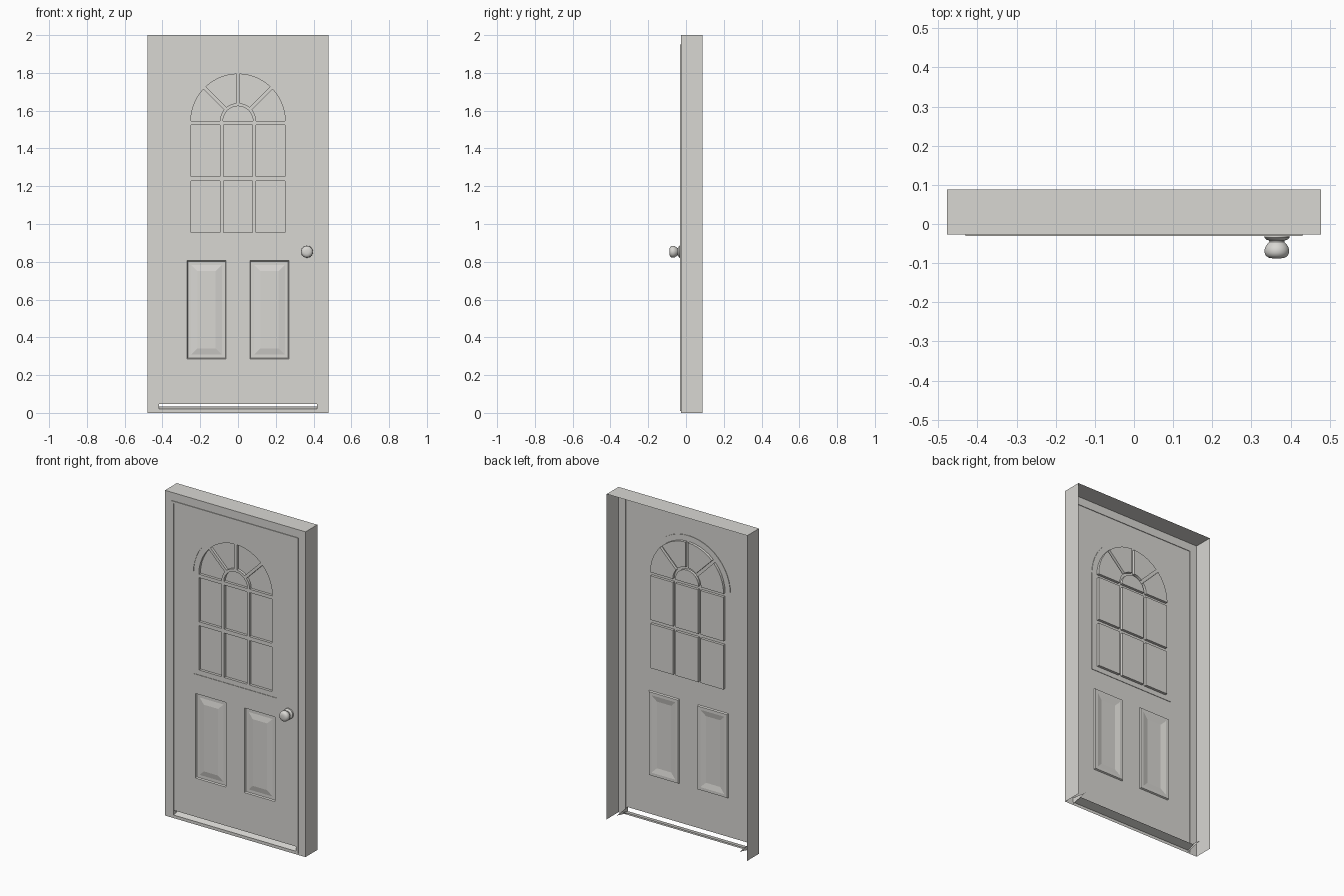
import bpy, bmesh, math

if "Cube" in bpy.data.objects:
    bpy.data.objects.remove(bpy.data.objects["Cube"])

FRONT, BEAD, BACK = -0.027, -0.031, 0.088   # main depths along y

paint = bpy.data.materials.new("warm_grey_paint")
paint.diffuse_color = (0.69, 0.68, 0.65, 1)
paint.use_nodes = True
paint.node_tree.nodes["Principled BSDF"].inputs["Base Color"].default_value = paint.diffuse_color


def finish(name, bm):
    me = bpy.data.meshes.new(name)
    bm.to_mesh(me)
    bm.free()
    me.materials.append(paint)
    ob = bpy.data.objects.new(name, me)
    bpy.context.collection.objects.link(ob)
    return ob


def rect(x0, z0, x1, z1):
    return [(x0, z0), (x1, z0), (x1, z1), (x0, z1)]


def arc(cx, cz, r, a0, a1, n):
    return [(cx + r * math.cos(a0 + (a1 - a0) * i / n),
             cz + r * math.sin(a0 + (a1 - a0) * i / n)) for i in range(n + 1)]


def sheet(name, loops, y):
    """Flat sheet facing the front; the first loop is the outline, the rest are holes."""
    bm = bmesh.new()
    for pts in loops:
        vs = [bm.verts.new((x, y, z)) for x, z in pts]
        for i in range(len(vs)):
            bm.edges.new((vs[i - 1], vs[i]))
    bmesh.ops.triangle_fill(bm, edges=bm.edges[:], use_beauty=True, normal=(0, -1, 0))
    bm.normal_update()
    bmesh.ops.reverse_faces(bm, faces=[f for f in bm.faces if f.normal.y > 0])
    return finish(name, bm)


def rings(name, steps, cap=True):
    """Bridge a series of (outline, y) loops, optionally closing the last one."""
    bm = bmesh.new()
    rows = [[bm.verts.new((x, y, z)) for x, z in pts] for pts, y in steps]
    for a, b in zip(rows, rows[1:]):
        for i in range(len(a)):
            j = (i + 1) % len(a)
            bm.faces.new((a[i], a[j], b[j], b[i]))
    if cap:
        bm.faces.new(rows[-1])
    return finish(name, bm)


def polys(name, faces):
    bm = bmesh.new()
    for f in faces:
        bm.faces.new([bm.verts.new(p) for p in f])
    bmesh.ops.remove_doubles(bm, verts=bm.verts[:], dist=1e-5)
    return finish(name, bm)


# Door frame: front face and returns (open at back and bottom)
W, H = 0.478, 2.0
opening = rect(-0.43, 0.01, 0.43, 1.95)
inner = rect(-0.417, 0.021, 0.417, 1.937)
sheet("frame_front", [rect(-W, 0, W, H), opening], FRONT)
path = [(W, 0), (W, H), (-W, H), (-W, 0)]
polys("frame_returns", [
    [(a[0], BACK, a[1]), (b[0], BACK, b[1]), (b[0], FRONT, b[1]), (a[0], FRONT, a[1])]
    for a, b in zip(path, path[1:])])

# Raised bead around the door leaf
rings("frame_bead", [(opening, FRONT), (opening, BEAD), (inner, BEAD), (inner, FRONT)], cap=False)

# Door leaf with openings for the window and lower panels
CZ = 1.544
surround = [(-0.285, 0.925), (0.285, 0.925)] + arc(0, CZ, 0.285, 0, math.pi, 24)
panels = [(-0.27, -0.063), (0.063, 0.27)]
PZ0, PZ1 = 0.286, 0.806
sheet("door_leaf", [rect(-0.417, 0.048, 0.417, 1.937), surround]
      + [rect(a, PZ0, b, PZ1) for a, b in panels], FRONT)

# Window pane outlines: two rows of three, a fan of four and a half round
panes = []
for z0, z1 in ((0.955, 1.228), (1.252, 1.523)):
    for x0 in (-0.248, -0.077, 0.094):
        panes.append(rect(x0, z0, x0 + 0.154, z1))
R, r, gap = 0.25, 0.096, 0.009
for k in range(4):
    a0, a1 = k * math.pi / 4, (k + 1) * math.pi / 4
    g0, g1 = (0 if k == 0 else gap), (0 if k == 3 else gap)
    out = arc(0, CZ, R, a0 + math.asin(g0 / R), a1 - math.asin(g1 / R), 5)
    inn = arc(0, CZ, r, a1 - math.asin(g1 / r), a0 + math.asin(g0 / r), 4)
    panes.append(out + inn)
panes.append(arc(0, CZ, 0.08, 0, math.pi, 12))

# Slightly recessed window surround with glazing bars, then the deeper panes
WIN = FRONT + 0.003
rings("window_surround_step", [(surround, FRONT), (surround, WIN)], cap=False)
sheet("window_bars", [surround] + panes, WIN)
for p in panes:
    rings("window_pane", [(p, WIN), (p, WIN + 0.016)])

# Lower panels: sunk edge, bevel and raised field
for a, b in panels:
    def inset(d):
        return rect(a + d, PZ0 + d, b - d, PZ1 - d)
    rings("lower_panel", [(inset(0), FRONT), (inset(0.004), FRONT + 0.009),
                          (inset(0.022), FRONT + 0.009), (inset(0.055), FRONT + 0.002)])

# Sloping sill under the leaf with pointed end plates
S = 0.417
polys("sill", [[(-S, FRONT, 0.021), (S, FRONT, 0.021), (S, 0.02, 0.035), (-S, 0.02, 0.035)]])
for s in (-1, 1):
    polys("sill_end_plate", [[(s * S, FRONT, 0.01), (s * S, FRONT, 0.048), (s * S, 0.075, 0.035)]])

# Door knob: rosette, neck and rounded grip
profile = [(0.032, FRONT), (0.032, -0.035), (0.027, -0.040), (0.020, -0.042), (0.019, -0.046),
           (0.024, -0.051), (0.029, -0.058), (0.0315, -0.066), (0.031, -0.074),
           (0.028, -0.081), (0.021, -0.086), (0.010, -0.088)]
knob = rings("door_knob", [(arc(0.365, 0.853, q, 0, 2 * math.pi, 32)[:-1], y) for q, y in profile])
bpy.context.view_layer.objects.active = knob
knob.select_set(True)
bpy.ops.object.shade_smooth_by_angle(angle=math.radians(40))
